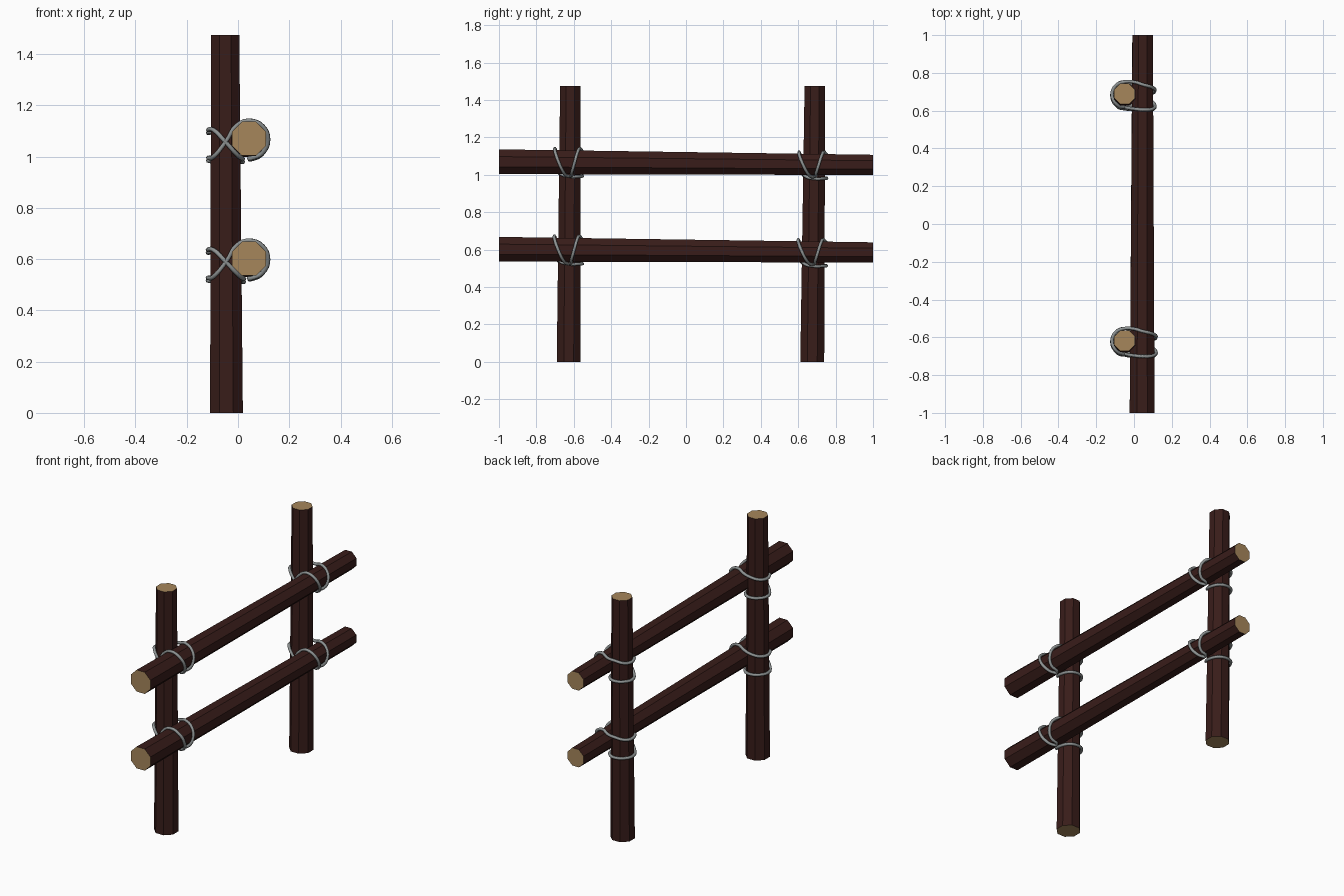
import bpy, bmesh, math
from mathutils import Vector

if "Cube" in bpy.data.objects:
    bpy.data.objects.remove(bpy.data.objects["Cube"])


def material(name, rgb):
    m = bpy.data.materials.new(name)
    m.diffuse_color = (*rgb, 1)
    m.use_nodes = True
    m.node_tree.nodes["Principled BSDF"].inputs["Base Color"].default_value = m.diffuse_color
    return m


bark = material("bark", (0.04, 0.012, 0.01))
cut_wood = material("cut_wood", (0.38, 0.24, 0.105))
rope_grey = material("rope_grey", (0.27, 0.29, 0.29))


def log(name, start, end, half_a, half_b, u, v):
    """Tapered eight-sided log with flat sides facing along u and v."""
    bm = bmesh.new()
    rings = []
    for centre, half in ((start, half_a), (end, half_b)):
        r = half / math.cos(math.pi / 8)
        ring = []
        for i in range(8):
            a = math.pi / 8 + i * math.pi / 4
            ring.append(bm.verts.new(Vector(centre) + r * (math.cos(a) * u + math.sin(a) * v)))
        rings.append(ring)
    for i in range(8):
        j = (i + 1) % 8
        bm.faces.new((rings[0][i], rings[0][j], rings[1][j], rings[1][i]))
    for ring in rings:
        bm.faces.new(ring).material_index = 1
    bmesh.ops.recalc_face_normals(bm, faces=bm.faces)
    mesh = bpy.data.meshes.new(name)
    bm.to_mesh(mesh)
    bm.free()
    mesh.materials.append(bark)
    mesh.materials.append(cut_wood)
    bpy.context.collection.objects.link(bpy.data.objects.new(name, mesh))


X, Y, Z = Vector((1, 0, 0)), Vector((0, 1, 0)), Vector((0, 0, 1))
HEIGHT = 1.475

# Upright posts: bottom and top centre
posts = [((-0.045, -0.627, 0), (-0.05, -0.618, HEIGHT)),
         ((-0.045, 0.675, 0), (-0.05, 0.689, HEIGHT))]
for n, (a, b) in zip(("left", "right"), posts):
    log("post_" + n, a, b, 0.064, 0.055, X, Y)

# Cross rails: near and far end centre
rails = [((0.043, -1, 0.602), (0.045, 1, 0.585)),
         ((0.043, -1, 1.07), (0.046, 1, 1.053))]
for n, (a, b) in zip(("lower", "upper"), rails):
    log("rail_" + n, a, b, 0.066, 0.054, X, Z)


def lashing(name, post, rail):
    """One closed rope wound around a rail and the post behind it."""
    zr = (rail[0][2] + rail[1][2]) / 2
    p = Vector(post[0]).lerp(Vector(post[1]), zr / HEIGHT)
    c = Vector(rail[0]).lerp(Vector(rail[1]), (p.y + 1) / 2)
    rp = 0.064 - 0.009 * zr / HEIGHT + 0.01
    rr = 0.066 - 0.012 * (p.y + 1) / 2 + 0.01

    def around_rail(deg, dy):
        a = math.radians(deg)
        return (c.x + rr * math.cos(a), p.y + dy, c.z + rr * math.sin(a))

    def around_post(deg, dz):
        a = math.radians(deg)
        return (p.x + rp * math.cos(a), p.y + rp * math.sin(a), c.z + dz)

    pts = [around_rail(d, y) for d, y in    # up the far side of the rail
           ((-90, 0.0), (-45, 0.01), (0, 0.025), (45, 0.04), (90, 0.053), (125, 0.065))]
    pts += [around_post(d, z) for d, z in   # upper pass behind the post
            ((90, 0.05), (135, 0.04), (180, 0.037), (225, 0.038), (270, -0.01))]
    pts += [around_post(d, z) for d, z in   # full turn below the rail
            ((315, -0.062), (360, -0.076), (405, -0.076), (450, -0.074),
             (495, -0.072), (540, -0.072), (585, -0.068), (630, -0.01))]
    pts += [around_rail(d, y) for d, y in   # back over the near side of the rail
            ((130, -0.076), (90, -0.08), (45, -0.078), (0, -0.06), (-45, -0.035), (-80, -0.015))]

    cu = bpy.data.curves.new(name, 'CURVE')
    cu.dimensions = '3D'
    cu.bevel_depth = 0.009
    cu.bevel_resolution = 1
    cu.resolution_u = 4
    s = cu.splines.new('BEZIER')
    s.bezier_points.add(len(pts) - 1)
    for bp, co in zip(s.bezier_points, pts):
        bp.co = co
        bp.handle_left_type = bp.handle_right_type = 'AUTO'
    s.use_cyclic_u = True
    cu.materials.append(rope_grey)
    bpy.context.collection.objects.link(bpy.data.objects.new(name, cu))


# Rope lashings at each crossing
for pn, post in zip(("left", "right"), posts):
    for rn, rail in zip(("lower", "upper"), rails):
        lashing(f"rope_{pn}_{rn}", post, rail)
